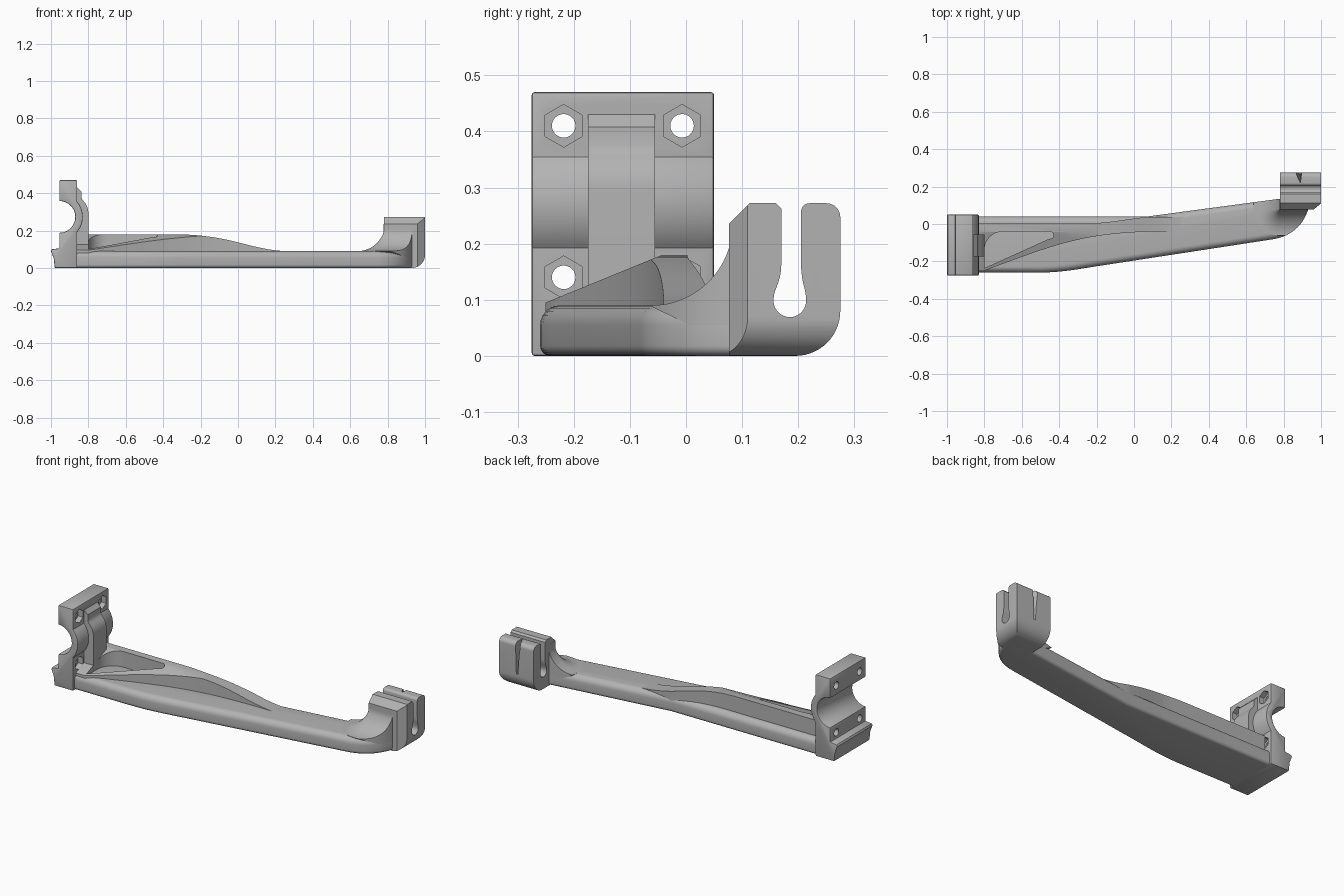
import bpy, bmesh
from math import cos, sin, radians
from mathutils import Vector
from mathutils.geometry import interpolate_bezier

cube = bpy.data.objects.get("Cube")
if cube:
    bpy.data.objects.remove(cube)

grey = bpy.data.materials.new("plain_grey")
grey.use_nodes = True
grey.diffuse_color = (0.45, 0.45, 0.45, 1)
grey.node_tree.nodes["Principled BSDF"].inputs["Base Color"].default_value = grey.diffuse_color


def arc(cx, cy, r, a0, a1, n=14):
    angles = [radians(a0 + (a1 - a0) * i / n) for i in range(n + 1)]
    return [(cx + r * cos(a), cy + r * sin(a)) for a in angles]


def curve(p0, h0, h1, p1, n=18):
    pts = interpolate_bezier(*[Vector((*p, 0)) for p in (p0, h0, h1, p1)], n)
    return [(p.x, p.y) for p in pts]


def loft(name, rings, rims=()):
    """Closed solid through matching rings; rims = (height, radius) edges to round."""
    bm = bmesh.new()
    loops = [[bm.verts.new(p) for p in ring] for ring in rings]
    n = len(loops[0])
    bm.faces.new(loops[0])
    bm.faces.new(loops[-1])
    for a, b in zip(loops, loops[1:]):
        for i in range(n):
            j = (i + 1) % n
            bm.faces.new((a[i], a[j], b[j], b[i]))
    bmesh.ops.recalc_face_normals(bm, faces=bm.faces)
    for z, radius in rims:
        edges = [e for e in bm.edges if all(abs(v.co.z - z) < 1e-5 for v in e.verts)]
        bmesh.ops.bevel(bm, geom=edges, offset=radius, segments=6,
                        profile=0.5, affect='EDGES', clamp_overlap=True)
    mesh = bpy.data.meshes.new(name)
    bm.to_mesh(mesh)
    bm.free()
    mesh.materials.append(grey)
    obj = bpy.data.objects.new(name, mesh)
    bpy.context.collection.objects.link(obj)
    return obj


def prism(name, pts, axis, a, b, rims=()):
    place = {'x': lambda p, t: (t, p[0], p[1]),
             'y': lambda p, t: (p[0], t, p[1]),
             'z': lambda p, t: (p[0], p[1], t)}[axis]
    return loft(name, [[place(p, t) for p in pts] for t in (a, b)], rims)


def combine(obj, cutters, operation):
    for cutter in cutters:
        cutter.hide_render = True
        mod = obj.modifiers.new("cut", 'BOOLEAN')
        mod.object, mod.operation, mod.solver = cutter, operation, 'EXACT'
        bpy.context.view_layer.update()
        result = bpy.data.meshes.new_from_object(
            obj.evaluated_get(bpy.context.evaluated_depsgraph_get()))
        obj.modifiers.clear()
        obj.data = result
        bpy.data.objects.remove(cutter)


# Clamp plate: half bore behind, bulge in front, flared foot
MID = 0.273
plate = prism("clamp_plate",
              [(-0.98, 0), (-0.86, 0)]
              + arc(-0.955, MID, 0.125, -40.5, 40.5)
              + [(-0.86, 0.47), (-0.955, 0.47)]
              + arc(-0.955, MID, 0.085, 90, -90, 20)
              + [(-0.955, 0.105), (-0.995, 0.1), (-1.0, 0.09), (-0.985, 0.05)],
              'y', -0.275, 0.05)
mod = plate.modifiers.new("soft_edges", 'BEVEL')
mod.width, mod.segments, mod.angle_limit = 0.005, 2, radians(60)

# Bolt holes with hexagonal nut pockets
cutters = []
for y in (-0.218, -0.007):
    for z in (0.14, 0.41):
        cutters.append(prism("bolt_hole", arc(y, z, 0.021, 0, 345, 23), 'x', -1.1, -0.7))
        cutters.append(prism("nut_pocket", arc(y, z, 0.038, 30, 330, 5), 'x', -0.89, -0.7))
combine(plate, cutters, 'DIFFERENCE')

# Central rib over the bulge
prism("clamp_rib",
      [(-0.868, 0.05), (-0.868, 0.43), (-0.858, 0.43), (-0.836, 0.408), (-0.836, 0.375)]
      + curve((-0.832, 0.365), (-0.815, 0.345), (-0.80, 0.33), (-0.80, 0.29), 8)
      + [(-0.80, 0.05)], 'y', -0.175, -0.055)

# Long arm with rounded rims
outline = ([(-0.9, 0.04), (-0.9, -0.26)]
           + curve((-0.5, -0.26), (-0.38, -0.257), (-0.32, -0.245), (-0.2, -0.226), 8)
           + curve((0.74, -0.082), (0.85, -0.065), (0.91, 0.0), (0.935, 0.09), 16)
           + [(0.935, 0.14), (0.78, 0.135), (0.07, 0.04)])
prism("arm", outline, 'z', 0, 0.09, rims=((0.09, 0.035), (0, 0.018)))

# Arm end sweeping up into the hook block
neck = prism("arm_neck", outline, 'z', 0, 0.237, rims=((0, 0.018),))
levels = [(0.02, 0.03), (0.14, 0.088)]
levels += [(0.14 + px, 0.235 + pz) for px, pz in arc(0, 0, 0.145, 270, 180, 16)]
rings = []
for d, z in levels:
    d = max(d, 0.001)
    ring = [(0.78 - d, 0.4)] + arc(0.78, 0.078, d, 180, 270, 12)
    ring += [(1.2, 0.078 - d), (1.2, 0.4)]
    rings.append([(x, y, z) for x, y in ring])
combine(neck, [loft("neck_flare", rings)], 'INTERSECT')

# Ridge: side profile, plan and slope intersected, then hollowed
ridge = prism("arm_ridge",
              [(-0.86, 0.05), (-0.86, 0.18)]
              + curve((-0.35, 0.18), (-0.02, 0.18), (0.06, 0.09), (0.3, 0.088), 24)
              + [(0.3, 0.05)], 'y', -0.3, 0.1)
plan = ([(-0.86, 0.003)]
        + curve((-0.25, 0.003), (-0.15, 0.003), (-0.05, 0.025), (0.07, 0.038), 10)
        + [(0.35, 0.038), (0.35, -0.04)]
        + curve((0.18, -0.04), (-0.25, -0.04), (-0.4, -0.1), (-0.8, -0.25), 24)
        + [(-0.86, -0.25)])
slope = [(-0.35, 0.02), (-0.35, 0.06), (-0.255, 0.093), (-0.04, 0.181), (0.2, 0.182), (0.2, 0.02)]
combine(ridge, [prism("ridge_plan", plan, 'z', 0.02, 0.3),
                prism("ridge_slope", slope, 'x', -0.95, 0.5)], 'INTERSECT')
pocket = ([(-0.80, -0.236), (-0.46, -0.082)]
          + arc(-0.45, -0.06, 0.02, -60, 90, 8)
          + arc(-0.70, -0.14, 0.1, 90, 180, 12))
combine(ridge, [prism("ridge_pocket", pocket, 'z', 0.08, 0.4)], 'DIFFERENCE')

# Hook block with keyhole slot
hook = prism("hook_block",
             [(0.077, 0)] + arc(0.195, 0.08, 0.08, -90, 0)
             + arc(0.25, 0.247, 0.025, 0, 90, 8) + arc(0.22, 0.257, 0.015, 90, 180, 6)
             + curve((0.205, 0.165), (0.205, 0.13), (0.214, 0.12), (0.214, 0.1), 8)
             + arc(0.185, 0.098, 0.029, 0, -180, 14)
             + curve((0.156, 0.1), (0.156, 0.12), (0.17, 0.13), (0.17, 0.165), 8)
             + [(0.17, 0.262), (0.16, 0.272), (0.113, 0.272), (0.077, 0.236)],
             'x', 0.78, 1.0)
side = [(0.7, -0.1), (0.92, -0.1), (0.92, 0)] + arc(0.93, 0.07, 0.07, -90, 0) + [(1.0, 0.4), (0.7, 0.4)]
chamfer = [(0.7, 0), (0.96, 0), (0.96, 0.077), (1.0, 0.11), (1.0, 0.4), (0.7, 0.4)]
combine(hook, [prism("hook_side", side, 'y', -0.1, 0.4),
               prism("hook_chamfer", chamfer, 'z', -0.1, 0.4)], 'INTERSECT')
# Tapered groove down the outer wall
groove = [[(0.875 - w, 0.3, z), (0.875 + w, 0.3, z), (0.89, y, z)]
          for z, y, w in ((0.09, 0.262, 0.016), (0.3, 0.212, 0.026))]
combine(hook, [loft("hook_groove", groove)], 'DIFFERENCE')

bpy.ops.object.select_all(action='DESELECT')
for obj in bpy.context.collection.objects:
    if obj.type == 'MESH':
        obj.select_set(True)
        bpy.context.view_layer.objects.active = obj
bpy.ops.object.shade_smooth_by_angle(angle=radians(30))
